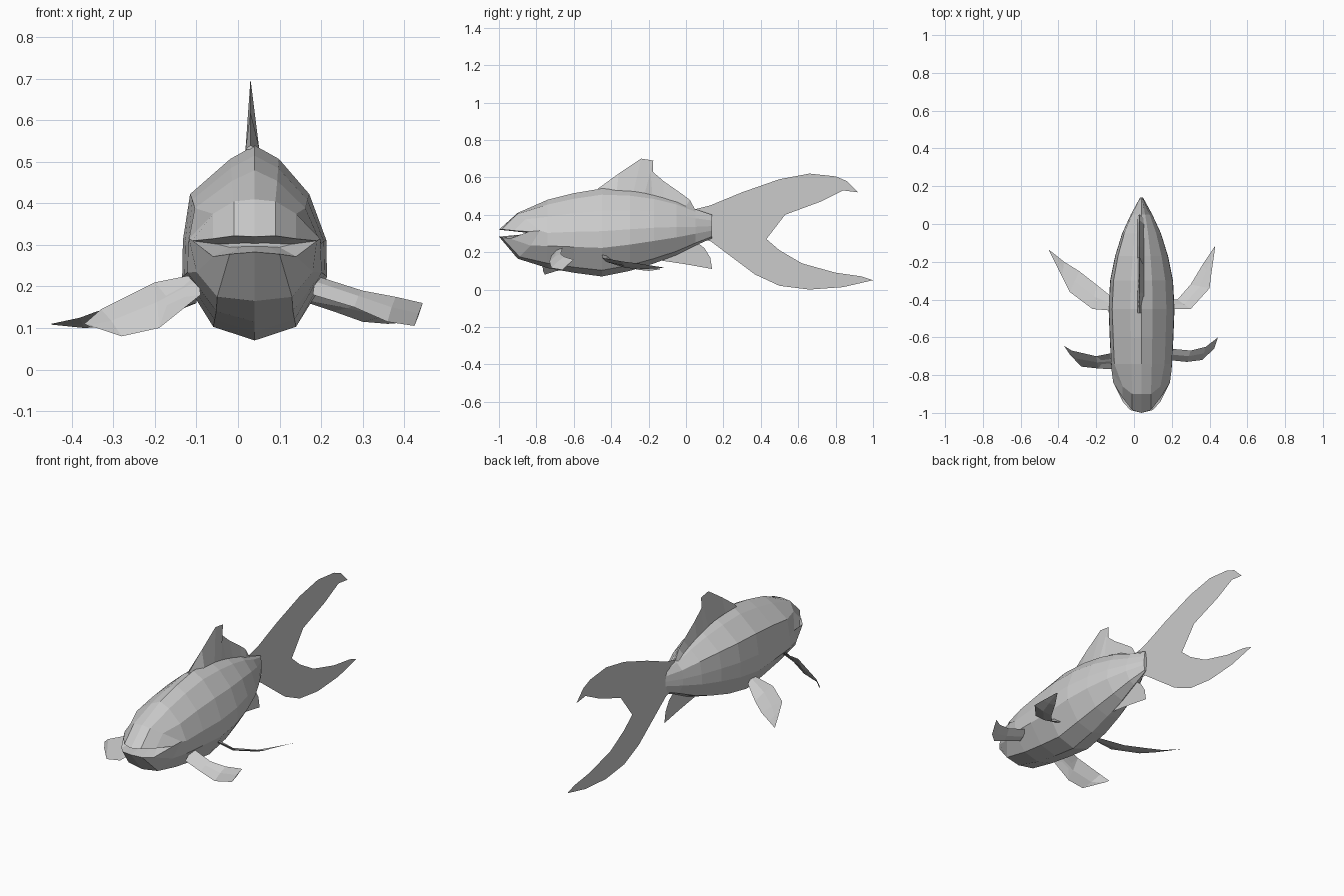
import bpy, bmesh

if "Cube" in bpy.data.objects:
    bpy.data.objects.remove(bpy.data.objects["Cube"])

CX = 0.04  # body centre line
mat = bpy.data.materials.new("pale grey")
mat.diffuse_color = (0.6, 0.6, 0.6, 1)
mat.use_nodes = True
mat.node_tree.nodes["Principled BSDF"].inputs["Base Color"].default_value = mat.diffuse_color


def make(name, verts, faces, recalc=True):
    me = bpy.data.meshes.new(name)
    me.from_pydata(verts, [], faces)
    me.materials.append(mat)
    bm = bmesh.new()
    bm.from_mesh(me)
    bmesh.ops.remove_doubles(bm, verts=bm.verts, dist=0.0005)
    if recalc:
        bmesh.ops.recalc_face_normals(bm, faces=bm.faces)
    bm.to_mesh(me)
    bm.free()
    ob = bpy.data.objects.new(name, me)
    bpy.context.collection.objects.link(ob)
    return ob


def loft(name, rings):
    """Skin a list of equal rings and cap both ends."""
    n = len(rings[0])
    verts = [p for r in rings for p in r]
    faces = [(a * n + i, a * n + (i + 1) % n, (a + 1) * n + (i + 1) % n, (a + 1) * n + i)
             for a in range(len(rings) - 1) for i in range(n)]
    faces += [tuple(range(n)), tuple(range(len(verts) - n, len(verts)))]
    return make(name, verts, faces)


def sheet(name, outline, x):
    """Flat single-sided fin whose face points to +x (outline runs clockwise)."""
    verts = [(x, y, z) for y, z in outline]
    return make(name, verts, [tuple(reversed(range(len(verts))))], False)


def full_ring(half, left_bulge=1.0):
    """Mirror a half ring of (dx, y, z) running from top to bottom."""
    right = [(CX + dx, y, z) for dx, y, z in half]
    left = [(CX - dx * (left_bulge if i == 2 else 1), y, z)
            for i, (dx, y, z) in enumerate(half)][5:0:-1]
    return right + left


# Body: mouth pocket, lips and head rings, then scaled sections to the tail root
lips = [(0, -1, .32), (.05, -.985, .322), (.1, -.92, .315), (.15, -.84, .31),
        (.1, -.94, .272), (.06, -.985, .278), (0, -1, .283)]
pocket = [(dx * .6, -.85, .3 + (z - .3) * .2) for dx, y, z in lips]
head = [(0, -.9, .41), (.05, -.9, .405), (.1, -.86, .375), (.158, -.78, .315),
        (.14, -.83, .235), (.09, -.89, .175), (0, -.9, .165)]
section = [(0, 1), (.33, .86), (.74, .5), (.97, .03), (.98, -.35), (.56, -.86), (0, -1)]
stations = [  # y, top, bottom, half width
    (-.74, .48, .115, .165), (-.6, .515, .09, .172), (-.45, .54, .07, .178),
    (-.3, .532, .1, .17), (-.17, .51, .14, .143), (-.05, .475, .185, .105),
    (.05, .43, .235, .058), (.14, .4, .275, .008)]
rings = [full_ring(pocket), full_ring(lips), full_ring(head)]
for y, top, bot, w in stations:
    mid, h = (top + bot) / 2, (top - bot) / 2
    rings.append(full_ring([(sx * w, y, mid + sz * h) for sx, sz in section], 1.18))
loft("body", rings)

# Tail fin: forked flat sheet
sheet("tail_fin", [
    (.03, .41), (.05, .43), (.13, .45), (.3, .52), (.5, .59), (.66, .62), (.8, .605),
    (.86, .58), (.92, .52), (.84, .53), (.72, .47), (.53, .4), (.43, .27), (.5, .21),
    (.62, .14), (.8, .09), (.94, .07), (1, .05), (.84, .013), (.66, 0), (.5, .02),
    (.37, .08), (.25, .17), (.13, .26), (.05, .27)], .03)

# Anal fin under the tail root
sheet("anal_fin", [(-.2, .18), (.05, .26), (.1, .22), (.13, .17), (.14, .11),
                   (0, .135), (-.2, .165)], .035)

# Dorsal fin: thin wedge, wider where it meets the back
crest = [(-.47, .54), (-.36, .62), (-.24, .7), (-.175, .69), (-.19, .64),
         (-.12, .58), (-.02, .51), (.02, .48), (.05, .425)]
base = [(-.47, .53), (-.37, .53), (-.28, .525), (-.22, .515), (-.18, .505),
        (-.12, .49), (-.05, .465), (0, .445), (.04, .42)]
loft("dorsal_fin", [[(.03, *c), (.052, *b), (.018, *b)] for c, b in zip(crest, base)])


def paddle(name, upper, lower):
    """Paired fin: lens-shaped section between two edges."""
    fin = []
    for i, (a, b) in enumerate(zip(upper, lower)):
        t = .010 * (1 - i / 4)
        m = [(p + q) / 2 for p, q in zip(a, b)]
        fin.append([a, (m[0], m[1], m[2] + t), b, (m[0], m[1], m[2] - t)])
    loft(name, fin)


paddle("left_pectoral_fin",
       [(-.1, -.68, .23), (-.2, -.7, .21), (-.33, -.67, .145), (-.37, -.645, .11)],
       [(-.09, -.77, .18), (-.19, -.765, .1), (-.28, -.755, .08), (-.34, -.69, .1)])
paddle("right_pectoral_fin",
       [(.19, -.66, .225), (.3, -.67, .19), (.38, -.65, .175), (.445, -.6, .16)],
       [(.18, -.72, .18), (.28, -.73, .15), (.36, -.72, .115), (.425, -.66, .105)])
paddle("left_pelvic_fin",
       [(-.1, -.46, .18), (-.22, -.45, .16), (-.34, -.36, .14), (-.38, -.28, .125),
        (-.45, -.14, .11)],
       [(-.1, -.4, .16), (-.2, -.32, .12), (-.29, -.25, .105), (-.37, -.2, .1),
        (-.448, -.138, .108)])
paddle("right_pelvic_fin",
       [(.17, -.45, .19), (.3, -.45, .17), (.4, -.34, .15), (.41, -.26, .14),
        (.43, -.12, .118)],
       [(.17, -.4, .16), (.23, -.4, .14), (.3, -.32, .115), (.36, -.22, .11),
        (.428, -.118, .115)])
